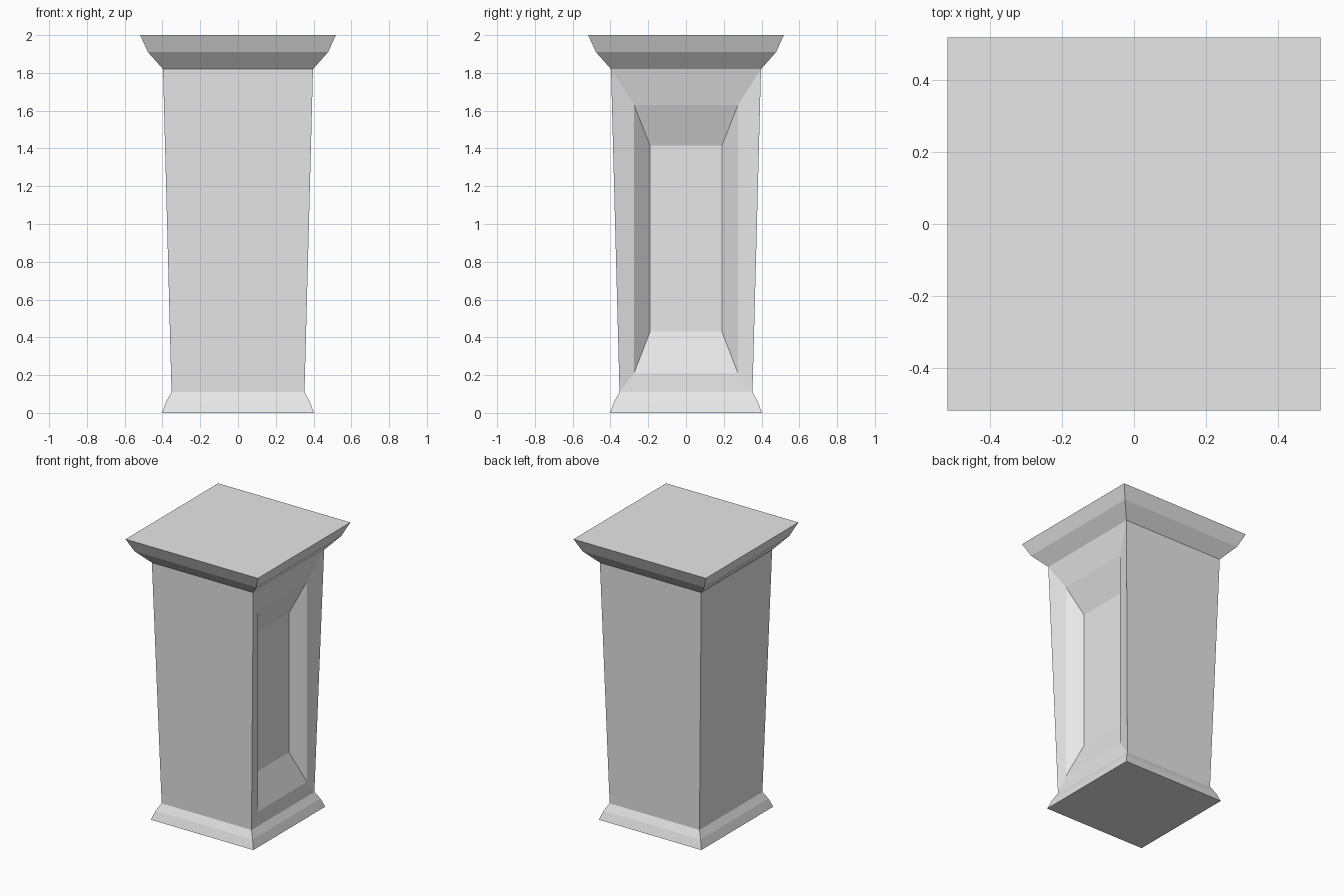
import bpy, bmesh

if "Cube" in bpy.data.objects:
    bpy.data.objects.remove(bpy.data.objects["Cube"])

stone = bpy.data.materials.new("plain grey")
stone.diffuse_color = (0.8, 0.8, 0.8, 1)
stone.use_nodes = True
stone.node_tree.nodes["Principled BSDF"].inputs["Base Color"].default_value = stone.diffuse_color

bm = bmesh.new()


def ring(half, z):
    """Square loop of vertices at height z."""
    return [bm.verts.new((sx * half, sy * half, z))
            for sx, sy in ((-1, -1), (1, -1), (1, 1), (-1, 1))]


def panel_ring(x, half_y, z0, z1):
    """Rectangular loop on the +x side, counter-clockwise seen from outside."""
    return [bm.verts.new((x, y, z)) for y, z in
            ((-half_y, z0), (half_y, z0), (half_y, z1), (-half_y, z1))]


def bridge(a, b, skip=None):
    for i in range(4):
        if i != skip:
            j = (i + 1) % 4
            bm.faces.new((a[i], a[j], b[j], b[i]))


# Flared base, tapering shaft and capital as (half width, height)
profile = [(0.402, 0), (0.38, 0.06), (0.352, 0.11),
           (0.397, 1.82), (0.477, 1.91), (0.518, 2.0)]
rings = [ring(h, z) for h, z in profile]
for k in range(len(rings) - 1):
    # leave the right side of the shaft open for the panel
    bridge(rings[k], rings[k + 1], skip=1 if k == 2 else None)
bm.faces.new(rings[0][::-1])
bm.faces.new(rings[-1])

# Sunken panel on the right side: shallow frame, then sloped recess
low, high = rings[2], rings[3]
opening = [low[1], low[2], high[2], high[1]]
outer = panel_ring(0.348, 0.275, 0.21, 1.63)
inner = panel_ring(0.266, 0.19, 0.43, 1.415)
bridge(opening, outer)
bridge(outer, inner)
bm.faces.new(inner)

bmesh.ops.recalc_face_normals(bm, faces=bm.faces[:])
mesh = bpy.data.meshes.new("pedestal")
bm.to_mesh(mesh)
bm.free()
mesh.materials.append(stone)
bpy.context.collection.objects.link(bpy.data.objects.new("pedestal", mesh))
